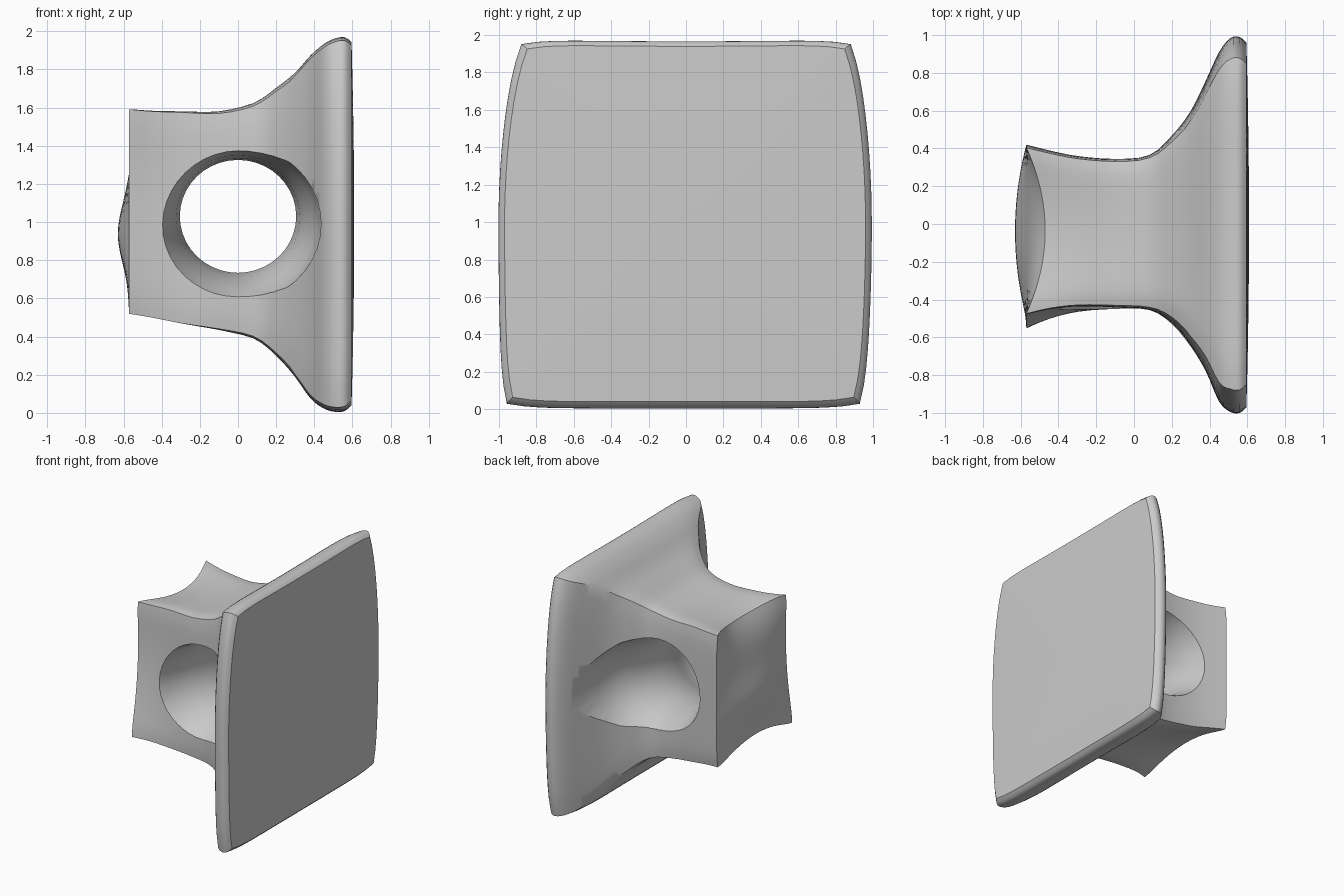
import bpy, bmesh, math

if "Cube" in bpy.data.objects:
    bpy.data.objects.remove(bpy.data.objects["Cube"])

# Stations along x: (x, z_bottom, z_top, y_front, y_back)
ST = [(-0.57, .50, 1.61, -.53, .42), (-0.45, .48, 1.60, -.49, .39),
      (-0.30, .45, 1.595, -.46, .36), (-0.10, .42, 1.59, -.45, .345),
      (0.08, .38, 1.63, -.455, .365), (0.20, .29, 1.71, -.53, .47),
      (0.30, .18, 1.79, -.65, .60), (0.38, .07, 1.88, -.78, .76),
      (0.45, .02, 1.94, -.94, .91), (0.51, .005, 1.97, -.995, .985),
      (0.56, .01, 1.975, -1.0, .99), (0.595, .04, 1.95, -.97, .96)]


def station(t):
    """Catmull-Rom sample of the stations, t in 0..len-1."""
    i = min(int(t), len(ST) - 2)
    f = t - i
    p = [ST[max(0, min(len(ST) - 1, i + k))] for k in (-1, 0, 1, 2)]
    return [.5 * (2 * b + (c - a) * f + (2 * a - 5 * b + 4 * c - d) * f * f
                  + (3 * b - a - 3 * c + d) * f ** 3) for a, b, c, d in zip(*p)]


def place(t, u, v):
    """Map loft coordinate t and section coordinates u, v (-1..1) to space."""
    x, z0, z1, y0, y1 = station(t)
    left = max(0, 1 - t / 3.5)
    plate = min(1, max(0, (t - 4) / 5))
    # soften section corners
    k = .035 if t < 6 else .025
    su, sv = u * (1 - k * v ** 8), v * (1 - k * u ** 8)
    # horns: edges bow inwards between the corners at the small end
    z0 += (.09 * left + .02 * (1 - plate)) * (1 - u * u)
    z1 -= (.05 * left + .01) * (1 - u * u)
    y0 += .05 * left * (1 - v * v) + .04 * left * v
    # plate narrows toward the top
    y0 += plate * (.10 * max(0, v) ** 2 + .02 * max(0, -v) ** 2)
    y1 -= plate * (.09 * max(0, v) ** 2 + .04 * max(0, -v) ** 2)
    # small end: hollow at the top, bulge lower down; big end: slight dome
    bulge = .06 * math.exp(-((v + .3) / .45) ** 2) - .10 * max(0, v) ** 3
    x -= left ** 2 * (1 - u * u) * bulge
    if t > len(ST) - 1.01:
        x += .014 * (1 - max(abs(u), abs(v)) ** 2)
    return (x, y0 + (y1 - y0) * (su + 1) / 2, z0 + (z1 - z0) * (sv + 1) / 2)


def make_object(name, bm):
    bmesh.ops.recalc_face_normals(bm, faces=bm.faces)
    me = bpy.data.meshes.new(name)
    bm.to_mesh(me)
    bm.free()
    ob = bpy.data.objects.new(name, me)
    bpy.context.collection.objects.link(ob)
    return ob


# Flared block, a gridded box shell
N, M = 33, 20
bm = bmesh.new()
cache = {}


def vert(i, j, k):
    if (i, j, k) not in cache:
        cache[i, j, k] = bm.verts.new(place(i * (len(ST) - 1) / N, 2 * j / M - 1, 2 * k / M - 1))
    return cache[i, j, k]


def sheet(na, nb, fn):
    for a in range(na):
        for b in range(nb):
            bm.faces.new([vert(*fn(*p)) for p in ((a, b), (a + 1, b), (a + 1, b + 1), (a, b + 1))])


for e in (0, M):
    sheet(N, M, lambda a, b: (a, e, b))
    sheet(N, M, lambda a, b: (a, b, e))
for e in (0, N):
    sheet(M, M, lambda a, b: (e, a, b))
block = make_object("flared_block", bm)

# Cutter: hole through y, wider at both mouths (y, radius, centre z)
RINGS = [(-1.2, .44, .99), (-.60, .43, .99), (-.46, .40, .99), (-.36, .36, 1.0),
         (-.22, .325, 1.02), (-.05, .305, 1.03), (.12, .315, 1.03), (.26, .35, 1.03),
         (.36, .385, 1.02), (.5, .42, 1.02), (1.2, .43, 1.02)]
S = 40
bm = bmesh.new()
rings = [[bm.verts.new((r * math.cos(a) * (1.0), y, zc + .97 * r * math.sin(a)))
          for a in (2 * math.pi * s / S for s in range(S))] for y, r, zc in RINGS]
for p, q in zip(rings, rings[1:]):
    for s in range(S):
        bm.faces.new((p[s], p[(s + 1) % S], q[(s + 1) % S], q[s]))
bm.faces.new(rings[0])
bm.faces.new(rings[-1])
cutter = make_object("hole_cutter", bm)
cutter.hide_render = True
cutter.hide_set(True)

mod = block.modifiers.new("hole", 'BOOLEAN')
mod.object = cutter
mod.operation = 'DIFFERENCE'
mod.solver = 'EXACT'

# Smooth shading with sharp edges kept
bpy.context.view_layer.objects.active = block
block.select_set(True)
bpy.ops.object.modifier_apply(modifier="hole")
bpy.data.objects.remove(cutter)
bpy.ops.object.shade_smooth_by_angle(angle=math.radians(35))
